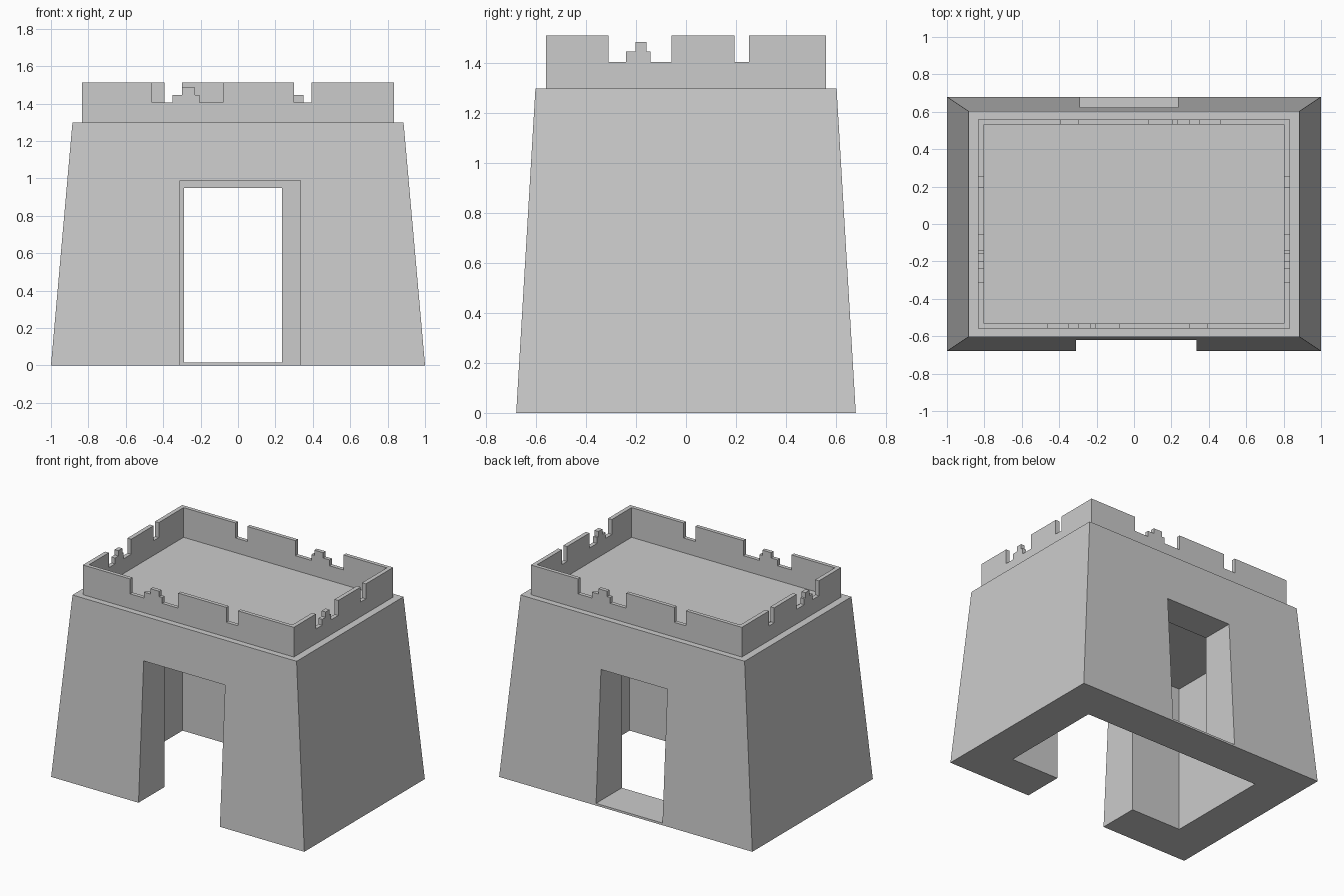
import bpy, bmesh

if "Cube" in bpy.data.objects:
    bpy.data.objects.remove(bpy.data.objects["Cube"])

stone = bpy.data.materials.new("grey stone")
stone.diffuse_color = (0.6, 0.6, 0.6, 1)
stone.use_nodes = True
stone.node_tree.nodes["Principled BSDF"].inputs["Base Color"].default_value = stone.diffuse_color


def make_object(name, bm):
    bmesh.ops.recalc_face_normals(bm, faces=bm.faces[:])
    mesh = bpy.data.meshes.new(name)
    bm.to_mesh(mesh)
    bm.free()
    mesh.materials.append(stone)
    obj = bpy.data.objects.new(name, mesh)
    bpy.context.collection.objects.link(obj)
    return obj


def block(name, x0, x1, y0, y1, z0, z1, inset=(0, 0)):
    """Box whose top may be pulled in on each side to taper it."""
    ix, iy = inset
    bm = bmesh.new()
    low = [bm.verts.new(p) for p in
           ((x0, y0, z0), (x1, y0, z0), (x1, y1, z0), (x0, y1, z0))]
    high = [bm.verts.new(p) for p in
            ((x0 + ix, y0 + iy, z1), (x1 - ix, y0 + iy, z1),
             (x1 - ix, y1 - iy, z1), (x0 + ix, y1 - iy, z1))]
    bm.faces.new(low)
    bm.faces.new(high)
    for i in range(4):
        j = (i + 1) % 4
        bm.faces.new((low[i], low[j], high[j], high[i]))
    return make_object(name, bm)


def cut(target, cutter):
    mod = target.modifiers.new(cutter.name, 'BOOLEAN')
    mod.operation = 'DIFFERENCE'
    mod.solver = 'EXACT'
    mod.object = cutter
    bpy.context.view_layer.objects.active = target
    bpy.ops.object.modifier_apply(modifier=mod.name)
    bpy.data.objects.remove(cutter)


# Tapered gatehouse, hollow and open underneath
body = block("gatehouse_body", -1, 1, -0.68, 0.68, 0, 1.3, (0.115, 0.077))
cut(body, block("room_cutter", -0.71, 0.715, -0.385, 0.388, -0.1, 1.06))
cut(body, block("front_gate_cutter", -0.31, 0.333, -0.9, -0.2, -0.1, 0.99))
cut(body, block("back_gate_cutter", -0.29, 0.235, 0.2, 0.9, 0.015, 0.95))

# Thin raised panel on the roof deck
block("roof_panel", -0.675, 0.743, -0.424, 0.413, 1.298, 1.302)

# Battlements: a notched skyline with a broken merlon, extruded to a wall
BASE, NOTCH, STUB, TIP, TOP = 1.3, 1.405, 1.447, 1.485, 1.512
OX, OY, IX, IY = 0.833, 0.56, 0.803, 0.533


def skyline(end, wide, stub, tip, narrow):
    (a, b), (c, d), (e, f), (g, h) = wide, stub, tip, narrow
    return [(-end, BASE), (-end, TOP), (a, TOP), (a, NOTCH),
            (c, NOTCH), (c, STUB), (e, STUB), (e, TIP), (f, TIP), (f, STUB),
            (d, STUB), (d, NOTCH), (b, NOTCH), (b, TOP),
            (g, TOP), (g, NOTCH), (h, NOTCH), (h, TOP), (end, TOP), (end, BASE)]


def wall(name, profile, place, inner, outer):
    bm = bmesh.new()
    a = [bm.verts.new(place(u, inner, z)) for u, z in profile]
    b = [bm.verts.new(place(u, outer, z)) for u, z in profile]
    bm.faces.new(a)
    bm.faces.new(b)
    for i in range(len(a)):
        j = (i + 1) % len(a)
        bm.faces.new((a[i], a[j], b[j], b[i]))
    return make_object(name, bm)


long_side = skyline(OX, (-0.46, -0.08), (-0.35, -0.207), (-0.30, -0.23), (0.30, 0.392))
short_side = skyline(IY, (-0.31, -0.058), (-0.24, -0.143), (-0.202, -0.158), (0.195, 0.253))

# The long walls are turned half a circle from each other, the short ones mirrored
wall("front_battlement", long_side, lambda u, d, z: (u, -d, z), IY, OY)
wall("back_battlement", long_side, lambda u, d, z: (-u, d, z), IY, OY)
wall("right_battlement", short_side, lambda u, d, z: (d, u, z), IX, OX)
wall("left_battlement", short_side, lambda u, d, z: (-d, u, z), IX, OX)
